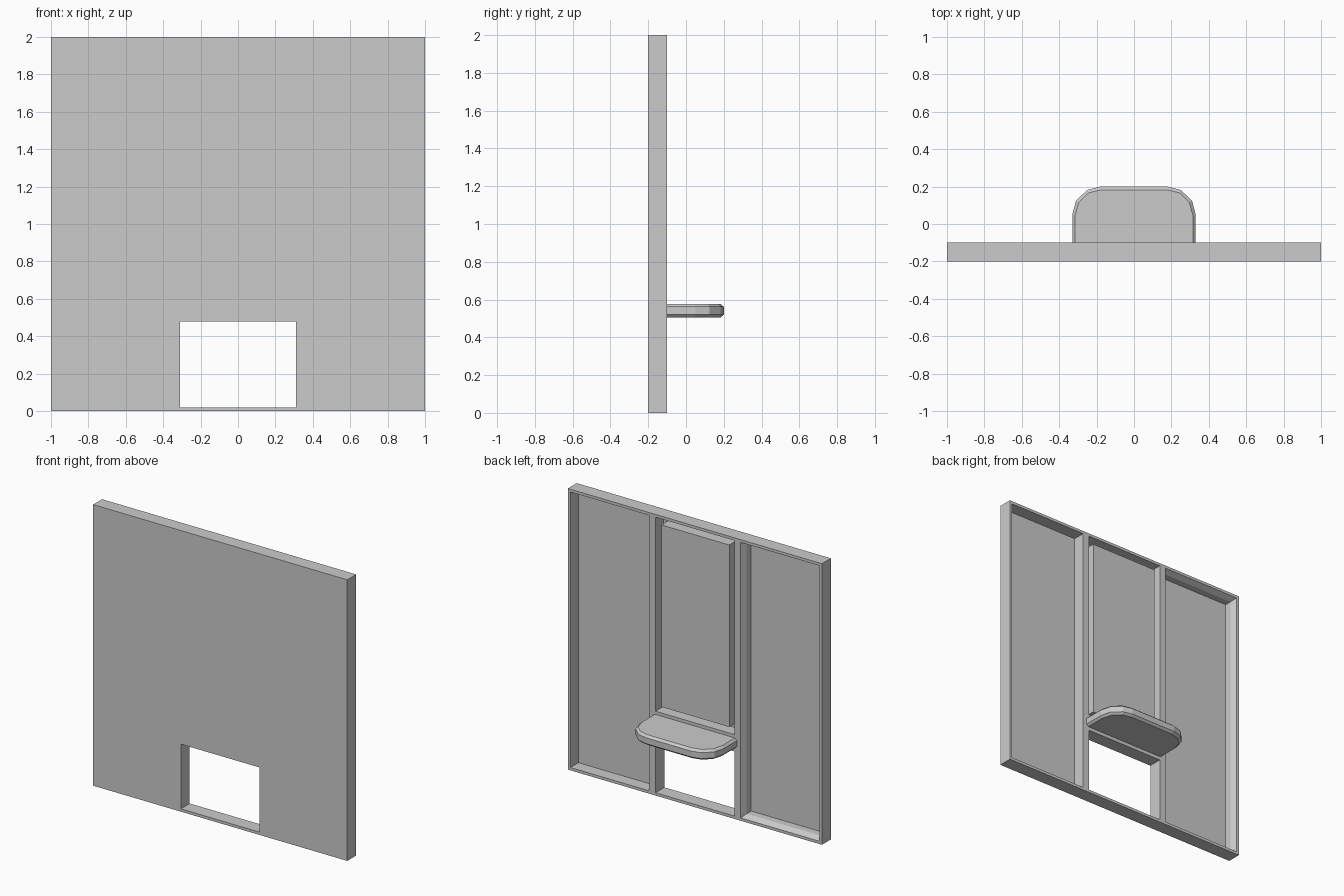
import bpy, bmesh

if "Cube" in bpy.data.objects:
    bpy.data.objects.remove(bpy.data.objects["Cube"])


def loft(name, rings):
    """Closed solid through a sequence of equal-length point rings."""
    bm = bmesh.new()
    vs = [[bm.verts.new(p) for p in ring] for ring in rings]
    n = len(vs[0])
    for a, b in zip(vs, vs[1:]):
        for i in range(n):
            j = (i + 1) % n
            bm.faces.new((a[i], a[j], b[j], b[i]))
    bm.faces.new(vs[0])
    bm.faces.new(vs[-1])
    bmesh.ops.recalc_face_normals(bm, faces=bm.faces[:])
    me = bpy.data.meshes.new(name)
    bm.to_mesh(me)
    bm.free()
    ob = bpy.data.objects.new(name, me)
    bpy.context.collection.objects.link(ob)
    return ob


def rect(x0, x1, z0, z1, y, inset=0.0):
    x0, x1, z0, z1 = x0 + inset, x1 - inset, z0 + inset, z1 - inset
    return [(x0, y, z0), (x1, y, z0), (x1, y, z1), (x0, y, z1)]


def box(name, x0, x1, y0, y1, z0, z1):
    return loft(name, [rect(x0, x1, z0, z1, y) for y in (y0, y1)])


# Wall slab with rear bays and a low opening cut out
wall = box("wall", -1, 1, -0.2, -0.1, 0, 2)
rim = (-0.98, -0.36, 0.02, 1.98)
cutters = [
    box("plain_bay_cutter", 0.36, 0.98, -0.19, -0.05, 0.02, 1.98),
    box("centre_bay_cutter", -0.31, 0.31, -0.19, -0.05, 0.60, 1.98),
    box("opening_cutter", -0.31, 0.31, -0.3, 0.0, 0.02, 0.48),
    # Bay with a sloped inner rim
    loft("rimmed_bay_cutter", [rect(*rim, -0.05), rect(*rim, -0.1),
                               rect(*rim, -0.14, 0.02), rect(*rim, -0.19, 0.02)]),
]
bpy.context.view_layer.objects.active = wall
for cutter in cutters:
    cutter.hide_render = True
    mod = wall.modifiers.new(cutter.name, 'BOOLEAN')
    mod.operation = 'DIFFERENCE'
    mod.solver = 'EXACT'
    mod.object = cutter
    bpy.ops.object.modifier_apply(modifier=mod.name)
    bpy.data.objects.remove(cutter)

# Raised back panel inside the centre bay
box("back_panel", -0.267, 0.267, -0.19, -0.105, 0.64, 1.935)

# Seat with faceted rounded corners and chamfered rim
half = [(0.33, -0.1), (0.33, 0.05), (0.31, 0.125), (0.25, 0.182), (0.18, 0.2)]
inner = [(0.315, -0.1), (0.315, 0.045), (0.296, 0.115), (0.242, 0.167), (0.175, 0.183)]


def seat_ring(pts, z):
    return [(x, y, z) for x, y in pts] + [(-x, y, z) for x, y in reversed(pts)]


loft("seat", [seat_ring(inner, 0.505), seat_ring(half, 0.52),
              seat_ring(half, 0.562), seat_ring(inner, 0.577)])
